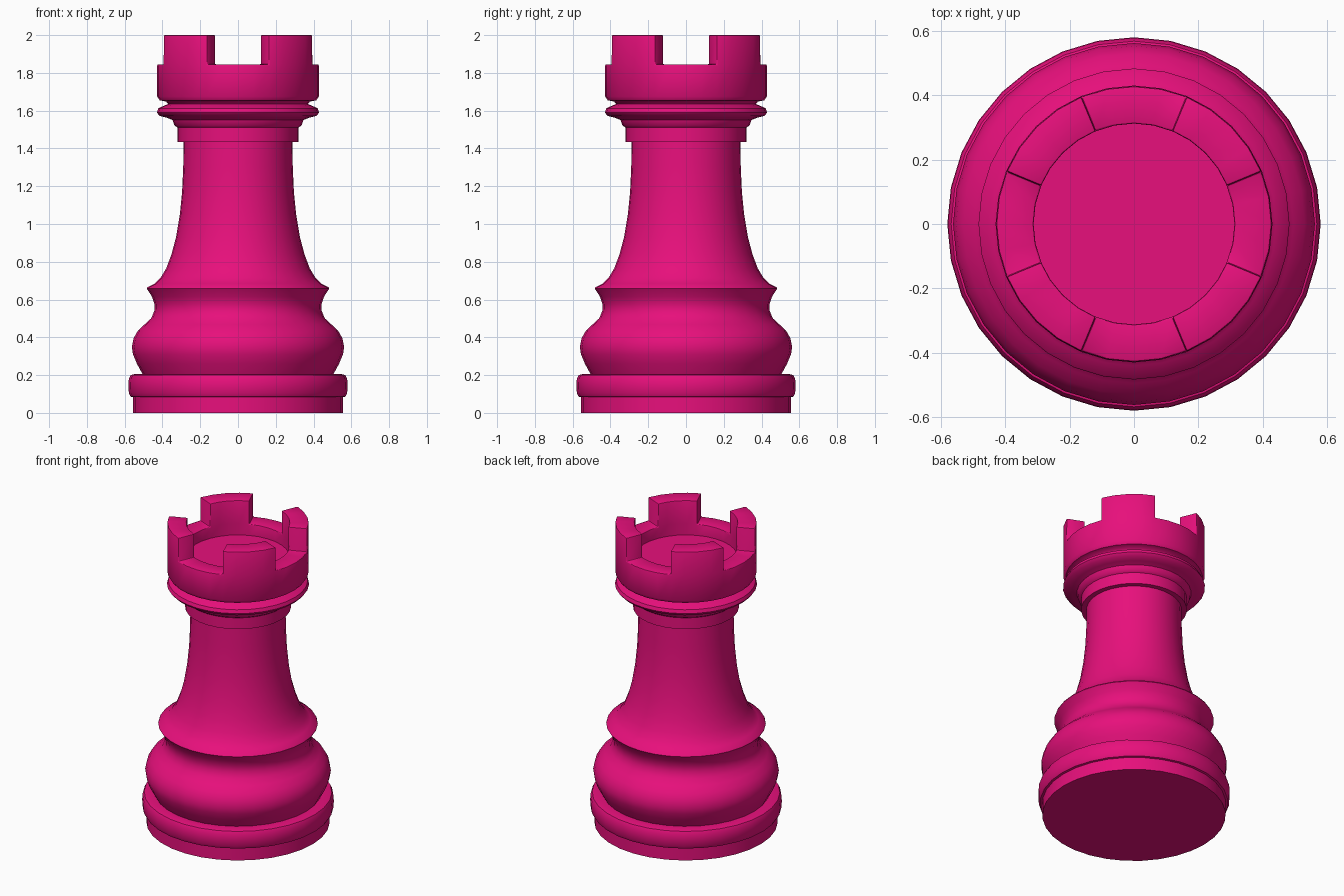
import bpy, bmesh, math

if "Cube" in bpy.data.objects:
    bpy.data.objects.remove(bpy.data.objects["Cube"])

SIDES = 32
PROFILE = [
    # foot and rounded base band
    (0.555, 0), (0.555, 0.083), (0.568, 0.086), (0.578, 0.105), (0.58, 0.145),
    (0.578, 0.18), (0.568, 0.2), (0.55, 0.205), (0.505, 0.205),
    # bulge and waist
    (0.535, 0.26), (0.556, 0.31), (0.562, 0.35), (0.553, 0.395), (0.53, 0.435),
    (0.495, 0.468), (0.46, 0.5), (0.443, 0.54), (0.442, 0.575), (0.455, 0.615),
    # lip and flared column
    (0.483, 0.658), (0.48, 0.665), (0.44, 0.685), (0.41, 0.715), (0.38, 0.765),
    (0.352, 0.84), (0.328, 0.93), (0.308, 1.05), (0.296, 1.17), (0.29, 1.3),
    (0.288, 1.435),
    # collar and ring
    (0.32, 1.435), (0.32, 1.51), (0.337, 1.522), (0.346, 1.55), (0.375, 1.562),
    (0.415, 1.572), (0.43, 1.59), (0.422, 1.612), (0.395, 1.625), (0.37, 1.635),
    # cup and its floor
    (0.38, 1.648), (0.415, 1.655), (0.428, 1.675), (0.428, 1.845), (0.312, 1.845),
    (0.312, 1.77),
]

pink = bpy.data.materials.new("pink")
pink.diffuse_color = (0.8, 0.005, 0.2, 1)
pink.use_nodes = True
pink.node_tree.nodes["Principled BSDF"].inputs["Base Color"].default_value = pink.diffuse_color

# turned body
bm = bmesh.new()
rings = []
for r, z in PROFILE:
    rings.append([bm.verts.new((r * math.cos(2 * math.pi * i / SIDES),
                                r * math.sin(2 * math.pi * i / SIDES), z))
                  for i in range(SIDES)])
for a, b in zip(rings, rings[1:]):
    for i in range(SIDES):
        j = (i + 1) % SIDES
        bm.faces.new((a[i], a[j], b[j], b[i]))
bm.faces.new(rings[0][::-1])
bm.faces.new(rings[-1])
bm.normal_update()

# four battlements raised from the rim, centred on the diagonals
rim = []
for f in bm.faces:
    c = f.calc_center_median()
    if abs(c.z - 1.845) < 0.001:
        angle = math.degrees(math.atan2(c.y, c.x)) % 90
        if 22.5 < angle < 67.5:
            rim.append(f)
ext = bmesh.ops.extrude_face_region(bm, geom=rim)
bmesh.ops.delete(bm, geom=[f for f in rim if f.is_valid], context='FACES_ONLY')
for v in ext["geom"]:
    if isinstance(v, bmesh.types.BMVert):
        v.co.z = 2.0
bmesh.ops.recalc_face_normals(bm, faces=bm.faces[:])

# soft edges on the battlements
sharp = [e for e in bm.edges if len(e.link_faces) == 2
         and min(v.co.z for v in e.verts) > 1.8
         and e.calc_face_angle() > math.radians(40)]
bmesh.ops.bevel(bm, geom=sharp, offset=0.006, segments=2, profile=0.5,
                affect='EDGES', clamp_overlap=True)

mesh = bpy.data.meshes.new("castle_piece")
bm.to_mesh(mesh)
bm.free()
mesh.materials.append(pink)
obj = bpy.data.objects.new("castle_piece", mesh)
bpy.context.collection.objects.link(obj)
bpy.context.view_layer.objects.active = obj
obj.select_set(True)
bpy.ops.object.shade_smooth_by_angle(angle=math.radians(42))
